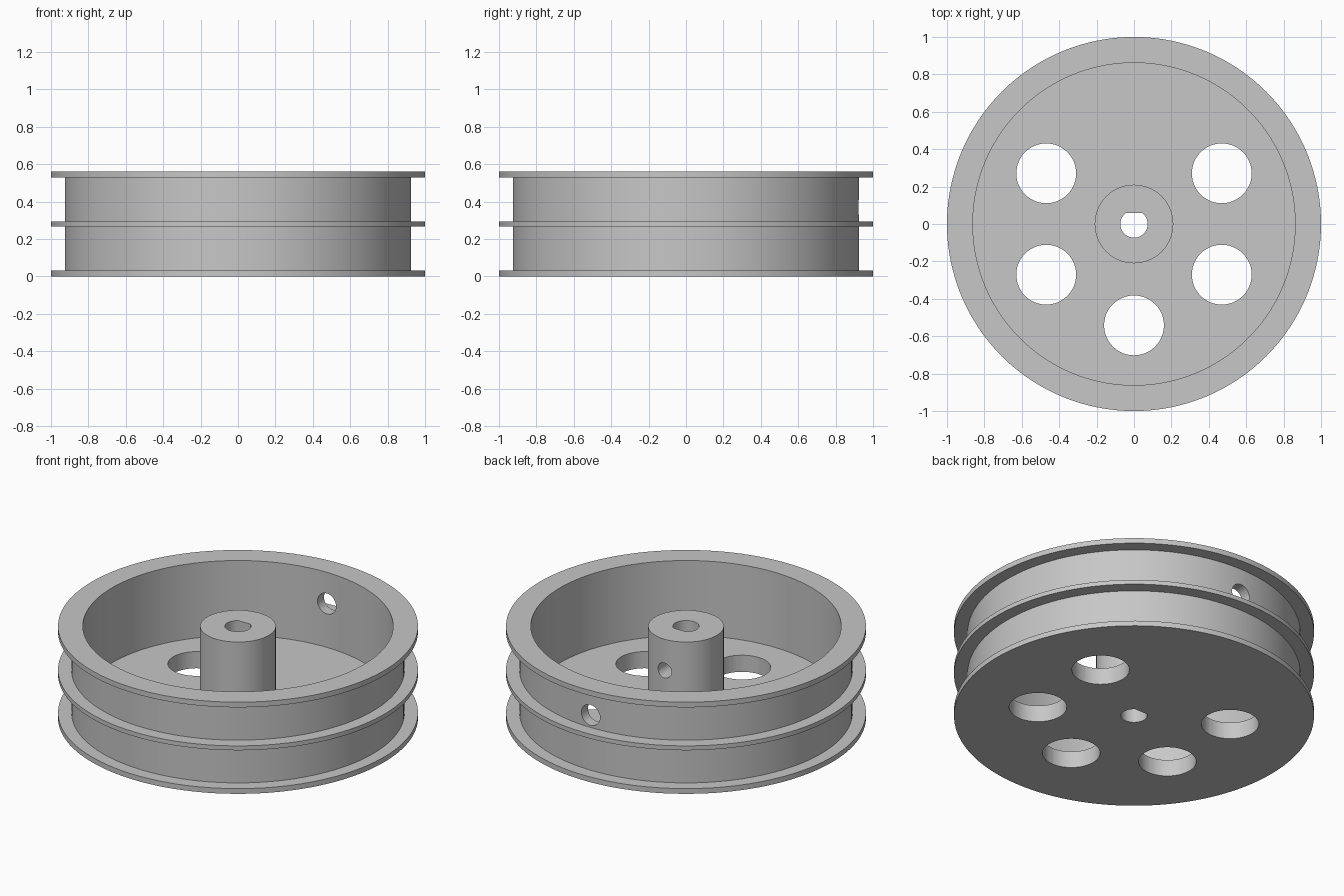
import bpy
import bmesh
from math import cos, sin, radians, pi
from mathutils import Matrix, Vector

cube = bpy.data.objects.get("Cube")
if cube:
    bpy.data.objects.remove(cube, do_unlink=True)

HEIGHT = 0.562
RADIUS = 1.0
BARREL = 0.925
INNER = 0.862
FLOOR = 0.102
HUB = 0.21

grey = bpy.data.materials.new("plain grey")
grey.use_nodes = True
grey.diffuse_color = (0.57, 0.57, 0.57, 1)
grey.node_tree.nodes["Principled BSDF"].inputs["Base Color"].default_value = grey.diffuse_color


def make_object(name, bm):
    bmesh.ops.recalc_face_normals(bm, faces=bm.faces)
    mesh = bpy.data.meshes.new(name)
    bm.to_mesh(mesh)
    bm.free()
    mesh.materials.append(grey)
    obj = bpy.data.objects.new(name, mesh)
    bpy.context.collection.objects.link(obj)
    return obj


def lathe(name, profile, steps):
    bm = bmesh.new()
    verts = [bm.verts.new((r, 0, z)) for r, z in profile]
    edges = [bm.edges.new(pair) for pair in zip(verts, verts[1:])]
    bmesh.ops.spin(bm, geom=verts + edges, cent=(0, 0, 0), axis=(0, 0, 1),
                   angle=2 * pi, steps=steps, use_merge=True)
    bmesh.ops.remove_doubles(bm, verts=bm.verts, dist=1e-5)
    return make_object(name, bm)


def cut_cylinder(target, radius, start, end, flat=None, segments=48):
    """Drill a round hole from start to end; flat limits y for a D shape."""
    start, end = Vector(start), Vector(end)
    axis = end - start
    turn = axis.to_track_quat('Z', 'Y').to_matrix().to_4x4()
    bm = bmesh.new()
    bmesh.ops.create_cone(bm, cap_ends=True, segments=segments, radius1=radius,
                          radius2=radius, depth=axis.length,
                          matrix=Matrix.Translation((start + end) / 2) @ turn)
    if flat is not None:
        cut = bmesh.ops.bisect_plane(bm, geom=bm.verts[:] + bm.edges[:] + bm.faces[:],
                                     plane_co=(0, flat, 0), plane_no=(0, 1, 0),
                                     clear_outer=True)
        rim = [e for e in cut["geom_cut"] if isinstance(e, bmesh.types.BMEdge)]
        bmesh.ops.holes_fill(bm, edges=list(set(rim + [e for e in bm.edges if e.is_boundary])))
    cutter = make_object("cutter", bm)
    cutter.hide_render = True
    mod = target.modifiers.new("hole", 'BOOLEAN')
    mod.operation = 'DIFFERENCE'
    mod.solver = 'EXACT'
    mod.object = cutter
    bpy.context.view_layer.objects.active = target
    bpy.ops.object.modifier_apply(modifier=mod.name)
    bpy.data.objects.remove(cutter, do_unlink=True)


# Outer side: three flanges around the barrel
outer = []
for low, high in ((0, 0.032), (0.267, 0.294), (0.53, HEIGHT)):
    outer += [(BARREL, low), (RADIUS, low), (RADIUS, high), (BARREL, high)]
outer = outer[1:-1]

# Turned body: underside, flanges, recessed floor and central hub
profile = [(0, 0)] + outer + [(INNER, HEIGHT), (INNER, FLOOR),
                              (HUB, FLOOR), (HUB, HEIGHT), (0, HEIGHT)]
wheel = lathe("flanged_wheel", profile, 128)

# Five lightening holes in the floor
for degrees in (30, 150, 210, 270, 330):
    x, y = 0.542 * cos(radians(degrees)), 0.542 * sin(radians(degrees))
    cut_cylinder(wheel, 0.16, (x, y, -0.1), (x, y, 0.3))

# D-shaped shaft bore
cut_cylinder(wheel, 0.073, (0, 0, -0.1), (0, 0, 0.7), flat=0.06)

# Set screw hole in the hub and access hole in the barrel
cut_cylinder(wheel, 0.046, (0, 0.01, 0.37), (0, 0.4, 0.37), segments=32)
cut_cylinder(wheel, 0.063, (0, 0.7, 0.37), (0, 1.1, 0.37), segments=32)

# Smooth round walls with sharp rims
bpy.ops.object.select_all(action='DESELECT')
wheel.select_set(True)
bpy.context.view_layer.objects.active = wheel
bpy.ops.object.shade_smooth_by_angle(angle=radians(30))
